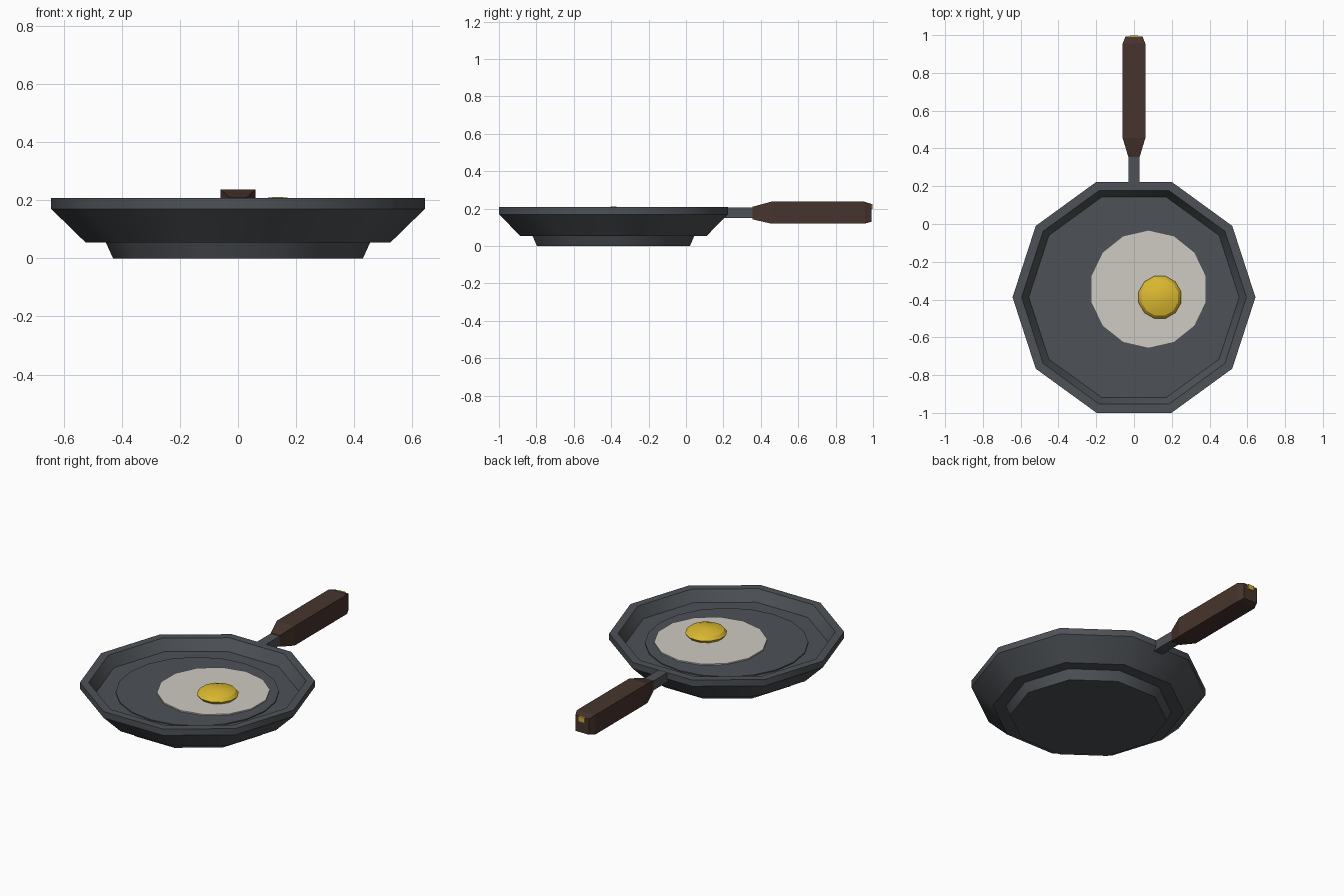
import bpy, bmesh
from math import sin, cos, tau, radians

cube = bpy.data.objects.get("Cube")
if cube:
    bpy.data.objects.remove(cube, do_unlink=True)


def material(name, r, g, b):
    m = bpy.data.materials.new(name)
    m.use_nodes = True
    m.diffuse_color = (r, g, b, 1)
    m.node_tree.nodes["Principled BSDF"].inputs["Base Color"].default_value = (r, g, b, 1)
    return m


iron = material("cast iron grey", 0.075, 0.083, 0.093)
wood = material("dark brown wood", 0.063, 0.034, 0.026)
white = material("egg white", 0.62, 0.59, 0.54)
yellow = material("yolk yellow", 0.72, 0.49, 0.03)
gold = material("gold", 0.62, 0.42, 0.03)


def make(name, rings, mat, smooth=0):
    """Skin a list of vertex rings and cap both ends."""
    bm = bmesh.new()
    loops = [[bm.verts.new(p) for p in ring] for ring in rings]
    n = len(loops[0])
    for a, b in zip(loops, loops[1:]):
        for i in range(n):
            j = (i + 1) % n
            bm.faces.new((a[i], a[j], b[j], b[i]))
    bm.faces.new(loops[0][::-1])
    bm.faces.new(loops[-1])
    bmesh.ops.recalc_face_normals(bm, faces=bm.faces)
    mesh = bpy.data.meshes.new(name)
    bm.to_mesh(mesh)
    bm.free()
    mesh.materials.append(mat)
    ob = bpy.data.objects.new(name, mesh)
    bpy.context.collection.objects.link(ob)
    if smooth:
        bpy.ops.object.select_all(action='DESELECT')
        ob.select_set(True)
        bpy.context.view_layer.objects.active = ob
        bpy.ops.object.shade_smooth_by_angle(angle=radians(smooth))
    return ob


def lathe(name, centre, sides, profile, mat, start=0.0, smooth=0):
    """Turn a (radius, height) profile round a vertical axis."""
    cx, cy = centre
    rings = [[(cx + r * cos(start + tau * i / sides), cy + r * sin(start + tau * i / sides), z)
              for i in range(sides)] for r, z in profile]
    return make(name, rings, mat, smooth)


def bar(name, sections, mat):
    """Rectangular bar along y from (y, half width, bottom, top) sections."""
    return make(name, [[(-w, y, lo), (w, y, lo), (w, y, hi), (-w, y, hi)]
                       for y, w, lo, hi in sections], mat)


# Pan: stepped foot, flared wall, rim and recessed floor
pan_centre = (0, -0.388)
lathe("pan", pan_centre, 10,
      [(0.43, 0), (0.455, 0.055), (0.525, 0.055), (0.643, 0.17), (0.643, 0.208),
       (0.595, 0.208), (0.557, 0.143)], iron, smooth=40)
lathe("cooking_surface", pan_centre, 20, [(0.447, 0.14), (0.447, 0.149)], iron, start=tau / 4)

# Fried egg
lathe("egg_white", (0.077, -0.345), 14, [(0.31, 0.145), (0.31, 0.156)], white, start=tau / 4)
yolk_rings = [(0.116 * cos(radians(a)), 0.173 + 0.038 * sin(radians(a)))
              for a in (-60, -30, 0, 30, 60, 85)]
lathe("egg_yolk", (0.137, -0.388), 12, yolk_rings, yellow, start=tau / 24, smooth=30)

# Handle with its neck and end fitting
bar("handle_neck", [(0.19, 0.03, 0.15, 0.207), (0.37, 0.03, 0.15, 0.207)], iron)
bar("handle_grip", [(0.355, 0.03, 0.143, 0.21), (0.455, 0.06, 0.12, 0.237),
                    (0.955, 0.06, 0.12, 0.237), (0.992, 0.045, 0.13, 0.225)], wood)
bar("handle_end_fitting", [(0.988, 0.02, 0.197, 0.226), (0.998, 0.02, 0.197, 0.226)], gold)
